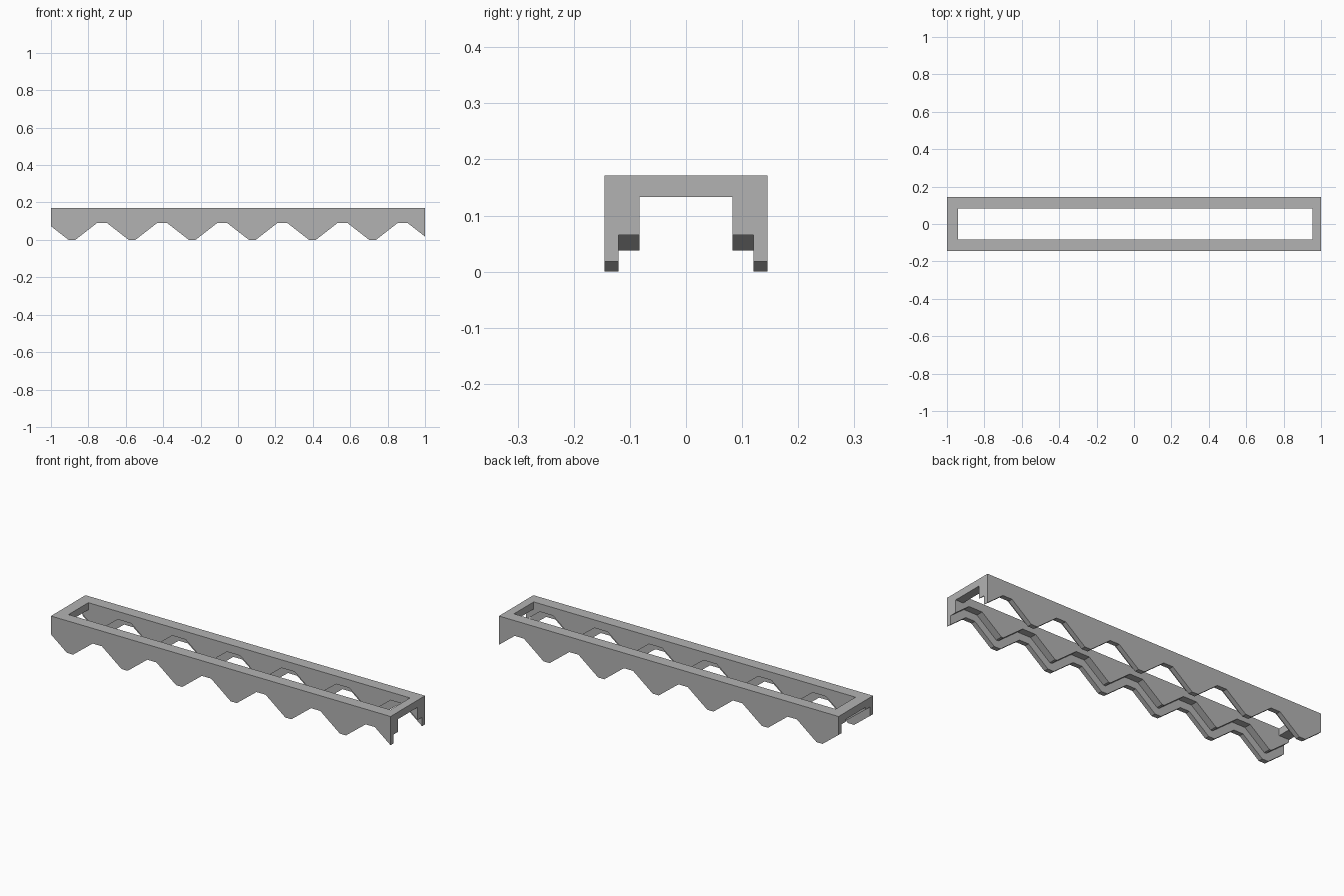
import bpy
import bmesh

cube = bpy.data.objects.get("Cube")
if cube:
    bpy.data.objects.remove(cube, do_unlink=True)

TOP = 0.171
OUT_Y, STEP_Y, IN_Y = 0.145, 0.12, 0.083
DEPTH, LIFT = 0.09, 0.038          # wave height, rise of the inner ledge
PITCH, FIRST_TIP = 0.3215, -0.888  # wave spacing, first tooth centre
TIP, PEAK, SHIFT = 0.018, 0.027, 0.012

grey = bpy.data.materials.new("plain_grey")
grey.use_nodes = True
colour = (0.45, 0.45, 0.45, 1)
grey.diffuse_color = colour
grey.node_tree.nodes["Principled BSDF"].inputs["Base Color"].default_value = colour


def add_object(name, bm):
    bmesh.ops.recalc_face_normals(bm, faces=bm.faces[:])
    mesh = bpy.data.meshes.new(name)
    bm.to_mesh(mesh)
    bm.free()
    mesh.materials.append(grey)
    obj = bpy.data.objects.new(name, mesh)
    bpy.context.collection.objects.link(obj)


def wave(lift, shift):
    """Truncated zigzag along x, with straight ends at x = -1 and 1."""
    pts = []
    for i in range(6):
        tip = FIRST_TIP + i * PITCH
        peak = tip + PITCH / 2
        pts += [(tip - TIP + shift, lift), (tip + TIP - shift, lift),
                (peak - PEAK - shift, lift + DEPTH), (peak + PEAK + shift, lift + DEPTH)]
    slope = (pts[2][1] - pts[1][1]) / (pts[2][0] - pts[1][0])
    start = (-1, lift + slope * (pts[0][0] + 1))
    end = (1, lift + DEPTH - slope * (1 - pts[-1][0]))
    return [start] + pts + [end]


def side_rail(name, side):
    """Stepped cross-section carried along the two waves."""
    bm = bmesh.new()
    rings = []
    for (xo, zo), (xi, zi) in zip(wave(0, 0), wave(LIFT, SHIFT)):
        section = [(xo, OUT_Y, zo), (xo, STEP_Y, zo), (xi, STEP_Y, zi),
                   (xi, IN_Y, zi), (xi, IN_Y, TOP), (xo, OUT_Y, TOP)]
        rings.append([bm.verts.new((x, side * y, z)) for x, y, z in section])
    for a, b in zip(rings, rings[1:]):
        for k in range(6):
            n = (k + 1) % 6
            bm.faces.new((a[k], a[n], b[n], b[k]))
    bm.faces.new(rings[0])
    bm.faces.new(rings[-1])
    add_object(name, bm)


def end_bar(name, x0, x1):
    bm = bmesh.new()
    bmesh.ops.create_cube(bm, size=1)
    z0 = 0.133
    for v in bm.verts:
        v.co.x = x1 if v.co.x > 0 else x0
        v.co.y *= 2 * IN_Y
        v.co.z = TOP if v.co.z > 0 else z0
    add_object(name, bm)


# Long sides with the toothed lower edge
side_rail("front_side", -1)
side_rail("back_side", 1)

# Short bars closing the frame
end_bar("right_end_bar", -1, -0.94)
end_bar("left_end_bar", 0.955, 1)
